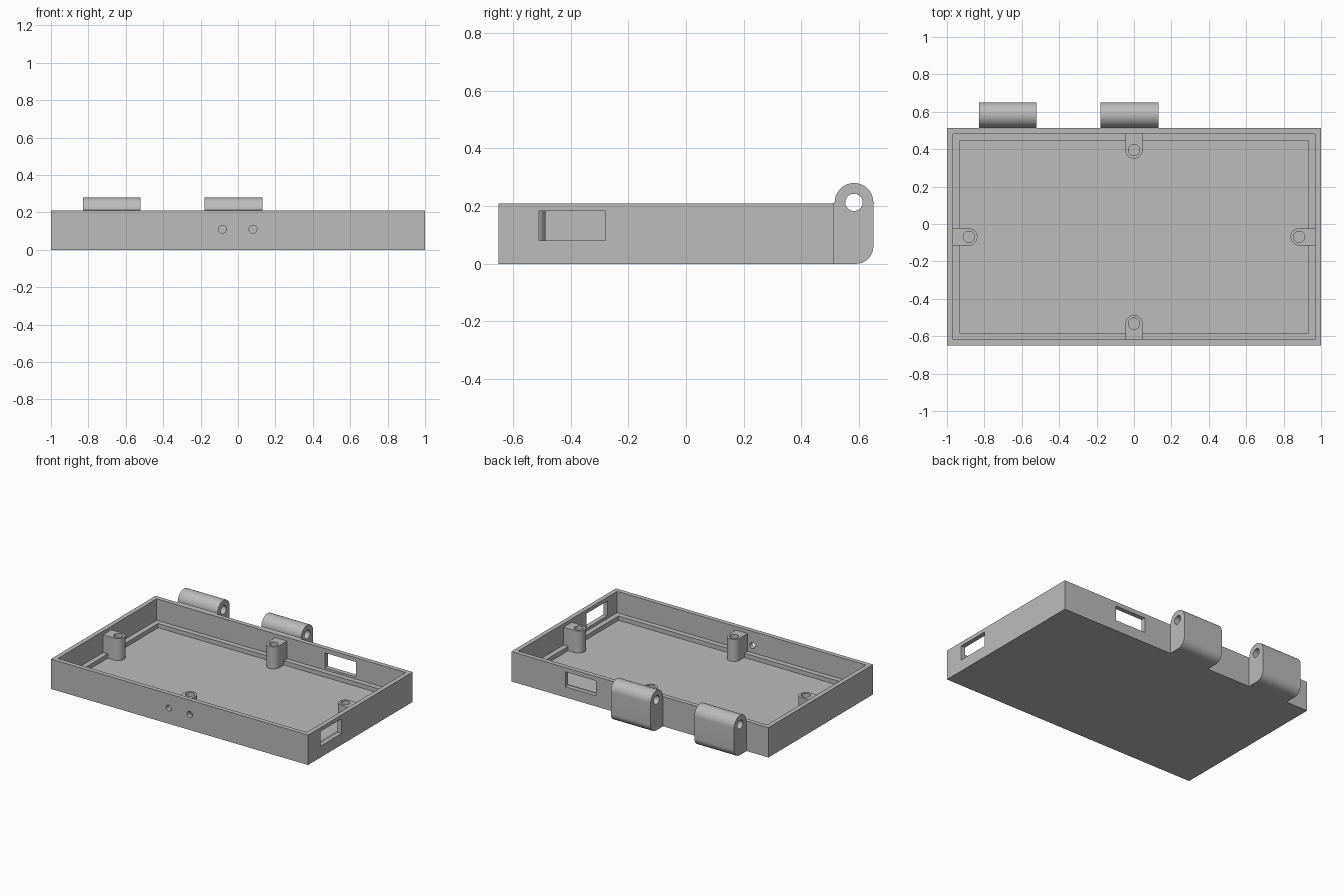
import bpy, bmesh
from math import pi, cos, sin
from mathutils import Matrix, Vector

if "Cube" in bpy.data.objects:
    bpy.data.objects.remove(bpy.data.objects["Cube"])

grey = bpy.data.materials.new("plain_grey")
grey.use_nodes = True
colour = (0.5, 0.5, 0.5, 1)
grey.diffuse_color = colour
grey.node_tree.nodes["Principled BSDF"].inputs["Base Color"].default_value = colour

W, FRONT, BACK, TOP = 1.0, -0.65, 0.512, 0.21
WALL, LEDGE = 0.032, 0.068
FLOOR_Z, LEDGE_Z, BOSS_Z = 0.03, 0.06, 0.185
MID = (FRONT + BACK) / 2


def finish(name, bm):
    bmesh.ops.recalc_face_normals(bm, faces=bm.faces)
    mesh = bpy.data.meshes.new(name)
    bm.to_mesh(mesh)
    bm.free()
    mesh.materials.append(grey)
    obj = bpy.data.objects.new(name, mesh)
    bpy.context.collection.objects.link(obj)
    return obj


def box(name, lo, hi):
    lo, hi = Vector(lo), Vector(hi)
    bm = bmesh.new()
    size = Matrix.Diagonal((*(hi - lo), 1))
    bmesh.ops.create_cube(bm, size=1, matrix=Matrix.Translation((lo + hi) / 2) @ size)
    return finish(name, bm)


def rod(name, centre, radius, length, axis):
    turn = {"X": Matrix.Rotation(pi / 2, 4, "Y"),
            "Y": Matrix.Rotation(pi / 2, 4, "X"), "Z": Matrix()}[axis]
    bm = bmesh.new()
    bmesh.ops.create_cone(bm, cap_ends=True, segments=40, radius1=radius, radius2=radius,
                          depth=length, matrix=Matrix.Translation(centre) @ turn)
    return finish(name, bm)


def prism(name, points, sweep):
    bm = bmesh.new()
    face = bm.faces.new([bm.verts.new(p) for p in points])
    new = bmesh.ops.extrude_face_region(bm, geom=[face])["geom"]
    bmesh.ops.translate(bm, vec=sweep, verts=[v for v in new if isinstance(v, bmesh.types.BMVert)])
    return finish(name, bm)


def arc(cx, cy, r, start, end, n=16):
    steps = [start + (end - start) * i / n for i in range(n + 1)]
    return [(cx + r * cos(a), cy + r * sin(a)) for a in steps]


def activate(obj):
    bpy.ops.object.select_all(action="DESELECT")
    obj.select_set(True)
    bpy.context.view_layer.objects.active = obj


def cut(obj, *cutters):
    activate(obj)
    for cutter in cutters:
        mod = obj.modifiers.new("cut", "BOOLEAN")
        mod.operation, mod.solver, mod.object = "DIFFERENCE", "EXACT", cutter
        bpy.ops.object.modifier_apply(modifier=mod.name)
        bpy.data.objects.remove(cutter)


def smooth(obj):
    activate(obj)
    bpy.ops.object.shade_smooth_by_angle(angle=pi / 6)


# Open tray: main cavity, then a smaller recess that leaves a ledge
tray = box("tray", (-W, FRONT, 0), (W, BACK, TOP))
cut(tray,
    box("cavity", (WALL - W, FRONT + WALL, LEDGE_Z), (W - WALL, BACK - WALL, 0.5)),
    box("recess", (LEDGE - W, FRONT + LEDGE, FLOOR_Z), (W - LEDGE, BACK - LEDGE, 0.4)),
    # Port openings in the left and back walls
    box("side_port", (W - 0.05, -0.51, 0.08), (W + 0.1, -0.28, 0.183)),
    box("back_port", (0.34, BACK - 0.05, 0.075), (0.58, BACK + 0.1, 0.18)),
    # Pair of small holes in the front wall
    *[rod("front_hole", (x, FRONT, 0.11), 0.021, 0.1, "Y") for x in (-0.083, 0.08)])
smooth(tray)

# Screw bosses: one against the middle of each wall, rounded inward
INSET, R, HOLE_R = 0.117, 0.046, 0.03
sites = {"left": ((W - INSET, MID), 0), "back": ((0, BACK - INSET), pi / 2),
         "right": ((INSET - W, MID), pi), "front": ((0, FRONT + INSET), -pi / 2)}
for side, ((x, y), angle) in sites.items():
    reach = INSET - WALL + 0.004
    outline = [(reach, R)] + arc(0, 0, R, pi / 2, pi * 1.5) + [(reach, -R)]
    place = Matrix.Translation((x, y, FLOOR_Z - 0.004)) @ Matrix.Rotation(angle, 4, "Z")
    boss = prism(side + "_screw_boss", [place @ Vector((u, v, 0)) for u, v in outline],
                 (0, 0, BOSS_Z - FLOOR_Z + 0.004))
    cut(boss, rod("screw_hole", (x, y, BOSS_Z), HOLE_R, 0.24, "Z"))
    smooth(boss)

# Hinge knuckles: rounded profile in the side plane, swept along x and bored
PIN_Y, PIN_Z, KNUCKLE_R = 0.583, 0.213, 0.067
section = [(BACK - 0.004, 0)]
section += arc(0.59, 0.06, 0.06, -pi / 2, 0)
section += arc(PIN_Y, PIN_Z, KNUCKLE_R, 0, pi, 28)
section += [(BACK - 0.004, TOP - 0.001)]
for name, x0, x1 in (("right_hinge", -0.83, -0.52), ("middle_hinge", -0.18, 0.13)):
    hinge = prism(name, [(x0, y, z) for y, z in section], (x1 - x0, 0, 0))
    cut(hinge, rod("pin_hole", ((x0 + x1) / 2, PIN_Y, PIN_Z), 0.03, 0.5, "X"))
    smooth(hinge)
